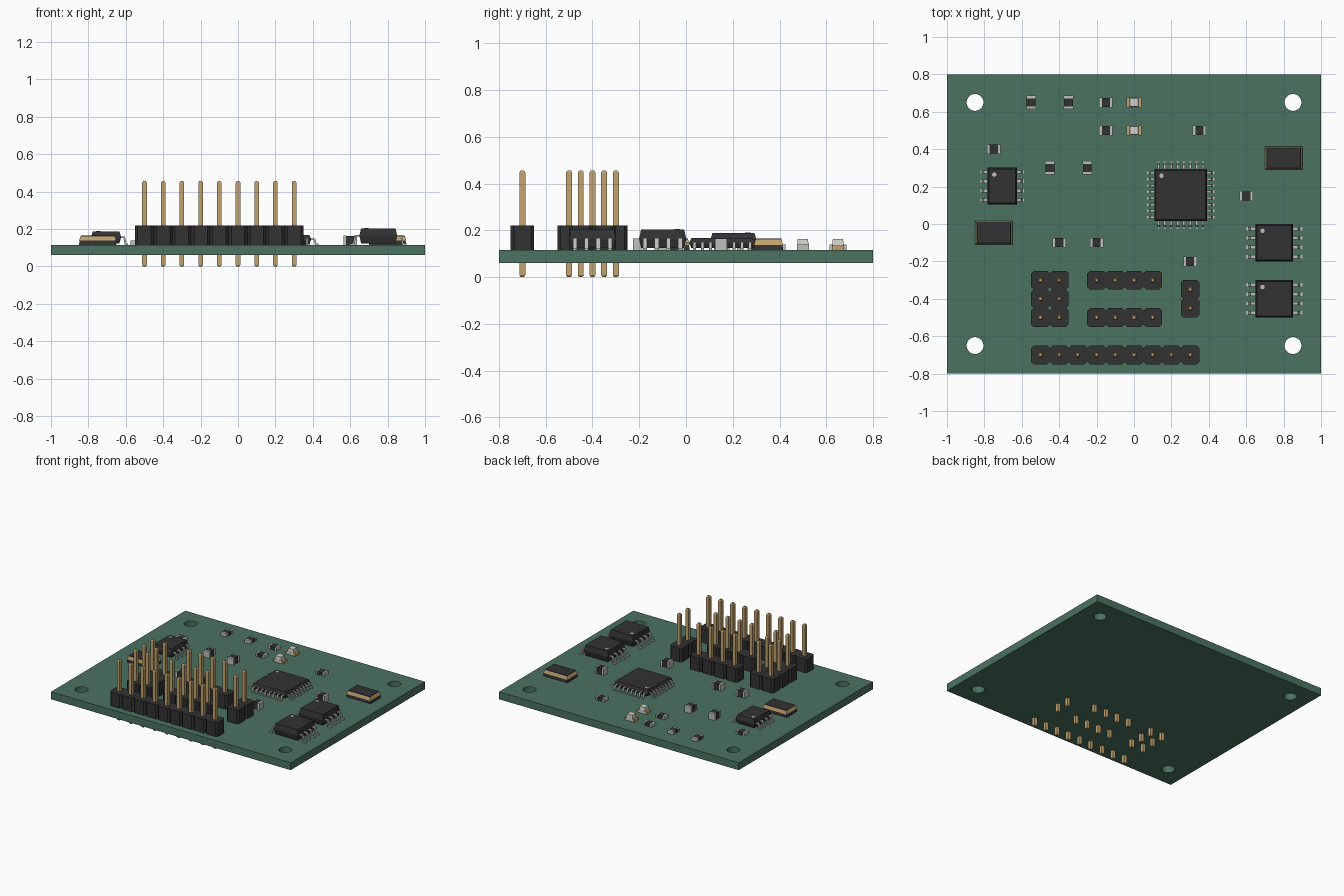
import bpy, bmesh, math
from mathutils import Vector, Matrix

cube = bpy.data.objects.get("Cube")
if cube:
    bpy.data.objects.remove(cube)


def material(name, rgb):
    m = bpy.data.materials.new(name)
    m.use_nodes = True
    m.diffuse_color = (*rgb, 1)
    m.node_tree.nodes["Principled BSDF"].inputs["Base Color"].default_value = (*rgb, 1)
    return m


GREEN = material("board green", (0.07, 0.17, 0.12))
BLACK = material("plastic black", (0.032, 0.032, 0.032))
GOLD = material("pin gold", (0.54, 0.37, 0.16))
SILVER = material("solder silver", (0.53, 0.53, 0.51))
CREAM = material("lamp white", (0.66, 0.65, 0.6))
TOP = 0.116  # board surface


class Part:
    """Collects solids, each with one material, into one object."""

    def __init__(self, name):
        self.name, self.bm, self.mats = name, bmesh.new(), []

    def slot(self, mat):
        if mat not in self.mats:
            self.mats.append(mat)
        return self.mats.index(mat)

    def skin(self, rings, mat):
        bm, faces = self.bm, []
        loops = [[bm.verts.new(p) for p in ring] for ring in rings]
        n = len(loops[0])
        for a, b in zip(loops, loops[1:]):
            faces += [bm.faces.new((a[i], a[(i + 1) % n], b[(i + 1) % n], b[i])) for i in range(n)]
        faces += [bm.faces.new(loops[0][::-1]), bm.faces.new(loops[-1])]
        for f in faces:
            f.material_index = self.slot(mat)

    def loft(self, x, y, levels, mat, cut=0):
        """Stack of rectangles (half width, half depth, z), corners cut if asked."""
        rings = []
        for hx, hy, z in levels:
            ring = []
            for sx, sy in ((-1, -1), (1, -1), (1, 1), (-1, 1)):
                ends = [(sx * hx, sy * (hy - cut)), (sx * (hx - cut), sy * hy)]
                if not cut:
                    ends = ends[:1]
                elif sx * sy < 0:
                    ends.reverse()
                ring += [(x + a, y + b, z) for a, b in ends]
            rings.append(ring)
        self.skin(rings, mat)

    def box(self, x, y, hx, hy, z0, z1, mat):
        self.loft(x, y, [(hx, hy, z0), (hx, hy, z1)], mat)

    def lead(self, start, angle, reach, width, high):
        """Bent lead running outward from a chip body down to the board."""
        t = 0.008
        line = [(-0.01, high), (reach * 0.35, high), (reach * 0.55, TOP), (reach, TOP)]
        profile = line + [(d + (t if 0 < i < 3 else 0), z + t) for i, (d, z) in enumerate(line)][::-1]
        turn = Matrix.Rotation(angle, 3, "Z")
        rings = [[Vector(start) + turn @ Vector((d, s * width / 2, z)) for d, z in profile] for s in (-1, 1)]
        self.skin(rings, SILVER)

    def dot(self, x, y, z, r):
        ring = [(x + r * math.cos(i * math.tau / 12), y + r * math.sin(i * math.tau / 12)) for i in range(12)]
        self.skin([[(a, b, h) for a, b in ring] for h in (z - 0.001, z + 0.002)], SILVER)

    def finish(self):
        bmesh.ops.recalc_face_normals(self.bm, faces=self.bm.faces)
        mesh = bpy.data.meshes.new(self.name)
        self.bm.to_mesh(mesh)
        self.bm.free()
        for m in self.mats:
            mesh.materials.append(m)
        ob = bpy.data.objects.new(self.name, mesh)
        bpy.context.scene.collection.objects.link(ob)
        return ob


# Board with four mounting holes
board = Part("circuit_board")
board.box(0, 0, 1, 0.8, 0.06, TOP, GREEN)
board = board.finish()
holes = Part("hole_cutter")
for x in (-0.85, 0.85):
    for y in (-0.65, 0.65):
        ring = [(x + 0.045 * math.cos(i * math.tau / 32), y + 0.045 * math.sin(i * math.tau / 32)) for i in range(32)]
        holes.skin([[(a, b, z) for a, b in ring] for z in (0, 0.2)], GREEN)
cutter = holes.finish()
cutter.hide_render = True
mod = board.modifiers.new("holes", "BOOLEAN")
mod.operation, mod.object, mod.solver = "DIFFERENCE", cutter, "EXACT"
bpy.context.view_layer.update()
cut_mesh = bpy.data.meshes.new_from_object(board.evaluated_get(bpy.context.evaluated_depsgraph_get()))
board.modifiers.clear()
board.data = cut_mesh
bpy.data.objects.remove(cutter)


# Pin headers
def header(name, x0, y0, cols, rows):
    p = Part(name)
    for i in range(cols):
        for j in range(rows):
            x, y = x0 + 0.1 * i, y0 - 0.1 * j
            p.loft(x, y, [(0.05, 0.05, TOP), (0.05, 0.05, 0.22)], BLACK, cut=0.014)
            w, tip = 0.0125, 0.007
            p.loft(x, y, [(tip, tip, 0), (w, w, 0.008), (w, w, 0.448), (tip, tip, 0.456)], GOLD)
    p.finish()


header("front_header", -0.5, -0.7, 9, 1)
header("double_header", -0.5, -0.3, 2, 3)
header("back_middle_header", -0.2, -0.3, 4, 1)
header("front_middle_header", -0.2, -0.5, 4, 1)
header("short_header", 0.3, -0.35, 1, 2)


# Chips with bent leads
def chip(name, x, y, hx, hy, top, count, pitch, reach, width, angles):
    p = Part(name)
    mid = (TOP + top) / 2
    p.loft(x, y, [(hx - 0.008, hy - 0.008, TOP + 0.008), (hx, hy, mid), (hx, hy, mid + 0.008),
                  (hx - 0.008, hy - 0.008, top)], BLACK)
    for a in angles:
        c, s = round(math.cos(a)), round(math.sin(a))
        for i in range(count):
            o = (i - (count - 1) / 2) * pitch
            p.lead((x + c * hx - s * o, y + s * hy + c * o, 0), a, reach, width, mid)
    p.dot(x - hx + 0.037, y + hy - 0.037, top, 0.012)
    p.finish()


sides = (0, math.pi)
chip("large_chip_back", 0.75, -0.1, 0.1, 0.1, 0.204, 4, 0.05, 0.052, 0.018, sides)
chip("large_chip_front", 0.75, -0.4, 0.1, 0.1, 0.204, 4, 0.05, 0.052, 0.018, sides)
chip("small_chip", -0.705, 0.203, 0.079, 0.098, 0.188, 4, 0.05, 0.038, 0.018, sides)
chip("main_chip", 0.25, 0.155, 0.14, 0.14, 0.167, 8, 0.034, 0.04, 0.013,
     (*sides, math.pi / 2, -math.pi / 2))

# Oscillators: dark base, tapered gold can and dark lid
for name, x, y in (("right_oscillator", 0.8, 0.353), ("left_oscillator", -0.75, -0.047)):
    p = Part(name)
    p.loft(x, y, [(0.1, 0.062, TOP), (0.096, 0.06, 0.138)], BLACK)
    p.loft(x, y, [(0.1, 0.062, 0.138), (0.092, 0.056, 0.161)], GOLD)
    p.loft(x, y, [(0.092, 0.056, 0.161), (0.09, 0.054, 0.165)], BLACK)
    p.finish()


# Two-ended small parts
def small_part(name, x, y, upright, top):
    p = Part(name)
    size = lambda along, across: (across, along) if upright else (along, across)
    p.box(x, y, *size(0.025, 0.024), TOP, top - 0.002, BLACK)
    for s in (-1, 1):
        dx, dy = size(s * 0.029, 0)
        p.box(x + dx, y + dy, *size(0.007, 0.026), TOP, top, SILVER)
    p.finish()


low = [(-0.55, 0.65, 1), (-0.35, 0.65, 1), (-0.15, 0.65, 0), (-0.15, 0.5, 0), (0.35, 0.5, 0), (-0.75, 0.4, 0)]
tall = [(-0.45, 0.3, 1), (-0.25, 0.3, 1), (0.6, 0.15, 0), (-0.4, -0.1, 0), (-0.2, -0.1, 0), (0.3, -0.2, 0)]
for kind, spots, top in (("resistor", low, 0.139), ("capacitor", tall, 0.165)):
    for i, (x, y, upright) in enumerate(spots):
        small_part(f"{kind}_{i + 1}", x, y, upright, top)

# Indicator lamps: gold-ended base with a pale lens
for i, y in enumerate((0.5, 0.65)):
    p = Part(f"indicator_lamp_{i + 1}")
    p.box(0, y, 0.03, 0.025, TOP, 0.134, CREAM)
    for s in (-1, 1):
        p.box(s * 0.034, y, 0.007, 0.026, TOP, 0.136, GOLD)
    p.loft(0, y, [(0.025, 0.024, 0.134), (0.022, 0.022, 0.163)], CREAM)
    p.finish()
